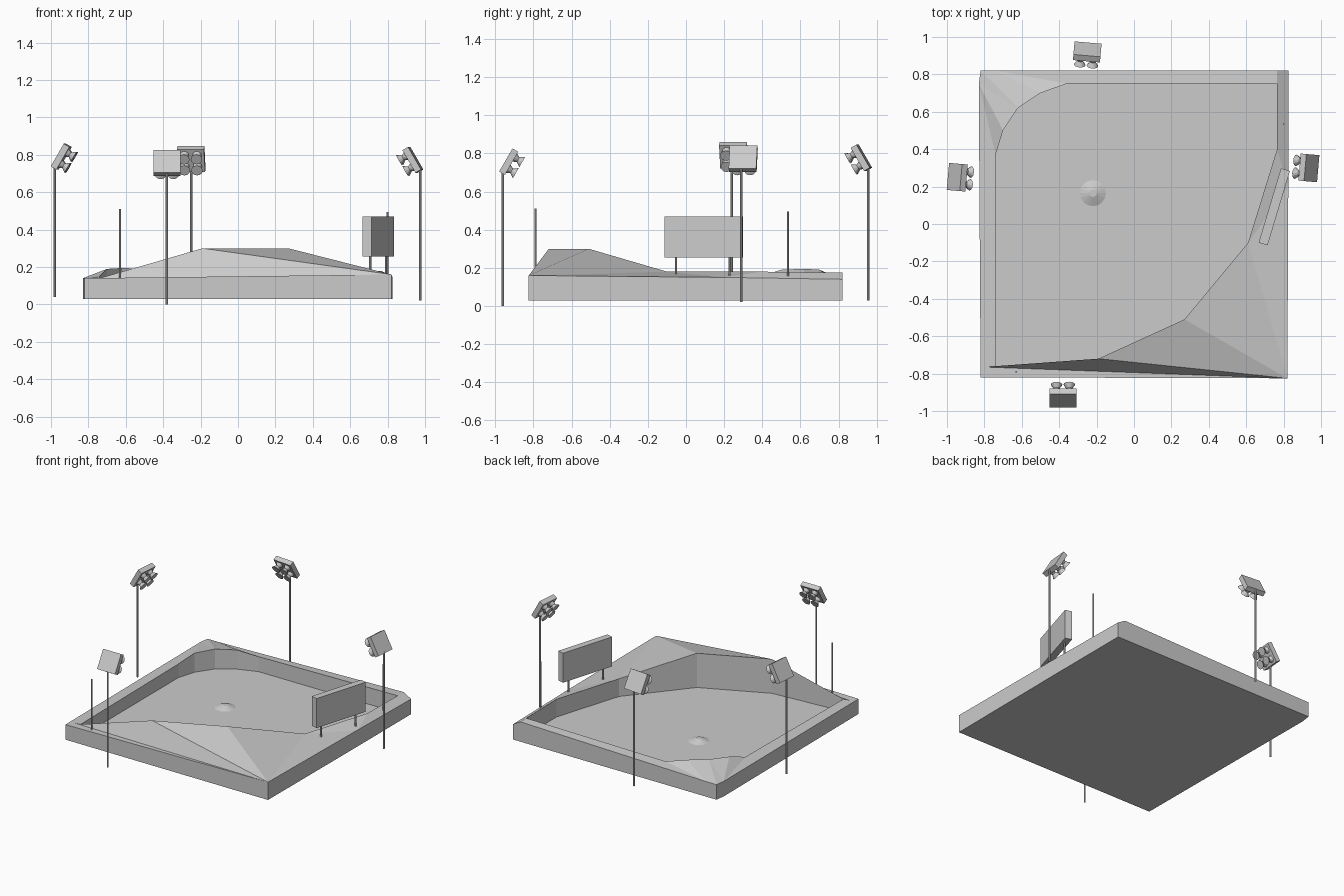
import bpy, bmesh
from math import radians, atan2
from mathutils import Matrix, Vector

cube = bpy.data.objects.get("Cube")
if cube:
    bpy.data.objects.remove(cube, do_unlink=True)

grey = bpy.data.materials.new("plain grey")
grey.use_nodes = True
colour = (0.6, 0.6, 0.6, 1)
grey.diffuse_color = colour
grey.node_tree.nodes["Principled BSDF"].inputs["Base Color"].default_value = colour


def finish(name, bm, matrix=Matrix()):
    bmesh.ops.recalc_face_normals(bm, faces=bm.faces)
    mesh = bpy.data.meshes.new(name)
    bm.to_mesh(mesh)
    bm.free()
    mesh.materials.append(grey)
    obj = bpy.data.objects.new(name, mesh)
    obj.matrix_world = matrix
    bpy.context.collection.objects.link(obj)
    return obj


def add_box(bm, size):
    bmesh.ops.create_cube(bm, size=1, matrix=Matrix.Diagonal((*size, 1)))


def pole(name, x, y, low, high, radius):
    bm = bmesh.new()
    bmesh.ops.create_cone(bm, cap_ends=True, segments=8, radius1=radius,
                          radius2=radius, depth=high - low)
    return finish(name, bm, Matrix.Translation((x, y, (low + high) / 2)))


# Field: sunken floor, raised rim with banks, and outer skirt
BASE, FLOOR = 0.03, 0.05
inner_rim = [(-.74, -.76, .14), (-.74, .37, .15), (-.70, .50, .19), (-.62, .62, .195),
             (-.50, .70, .19), (-.36, .75, .16), (.765, .75, .175), (.765, .40, .18),
             (.61, -.10, .18), (.27, -.51, .30), (-.19, -.72, .30)]
outer_rim = [(-.82, -.82, .14), (-.83, .75, .14), (-.82, .82, .14), (-.74, .82, .14),
             (.765, .82, .175), (.825, .82, .14), (.825, .2, .15), (.82, -.825, .16)]
bm = bmesh.new()
I = [bm.verts.new(p) for p in inner_rim]
O = [bm.verts.new(p) for p in outer_rim]
toe = bm.verts.new((-.79, -.765, .14))


def drop_walls(loop, z):
    low = [bm.verts.new((v.co.x, v.co.y, z)) for v in loop]
    for k in range(len(loop)):
        bm.faces.new((loop[k - 1], loop[k], low[k], low[k - 1]))
    bm.faces.new(low)


drop_walls(I, FLOOR)
drop_walls(O, BASE)
left_side = [(O[0], toe, I[0], I[1], O[1])]
corner_bank = [(O[1], I[1], I[2]), (O[1], I[2], I[3]), (O[1], I[3], O[2]),
               (O[2], I[3], O[3]), (O[3], I[3], I[4]), (O[3], I[4], I[5])]
back_and_right = [(O[3], I[5], I[6], O[4]), (O[4], I[6], I[7], O[6], O[5]),
                  (I[7], I[8], O[6]), (I[8], O[7], O[6])]
large_bank = [(I[8], I[9], O[7]), (I[9], I[10], O[7]),
              (I[10], I[0], toe, O[7]), (toe, O[0], O[7])]
for face in left_side + corner_bank + back_and_right + large_bank:
    bm.faces.new(face)
finish("field", bm)

# Low mound on the floor
bm = bmesh.new()
bmesh.ops.create_cone(bm, cap_ends=True, segments=16, radius1=.07, radius2=.02, depth=.02)
finish("mound", bm, Matrix.Translation((-.22, .165, FLOOR + .01)))


# Floodlights: pole, tilted panel and four flared lamps
def floodlight(side, px, py, low, high, hx, hy, hz, yaw):
    pole(side + "_light_pole", px, py, low, high, .0065)
    place = (Matrix.Translation((hx, hy, hz)) @ Matrix.Rotation(radians(yaw), 4, "Z")
             @ Matrix.Rotation(radians(30), 4, "X"))
    bm = bmesh.new()
    add_box(bm, (.145, .035, .14))
    forward = Matrix.Rotation(radians(90), 4, "X")
    for x in (-.034, .034):
        for z in (-.034, .034):
            for y, r1, r2, depth in ((-.0275, .024, .014, .02), (-.05, .014, .031, .025)):
                bmesh.ops.create_cone(bm, cap_ends=True, segments=12, radius1=r1,
                                      radius2=r2, depth=depth,
                                      matrix=Matrix.Translation((x, y, z)) @ forward)
    finish(side + "_light_head", bm, place)


floodlight("front", -.38, -.96, 0, .70, -.38, -.93, .757, 180)
floodlight("back", -.25, .955, .03, .74, -.25, .92, .777, -5)
floodlight("left", -.98, .24, .04, .75, -.945, .25, .79, 85)
floodlight("right", .975, .29, .02, .73, .935, .30, .773, -95)

# Scoreboard on two posts
bm = bmesh.new()
add_box(bm, (.415, .05, .215))
along = Vector((.12, .4))
finish("scoreboard", bm, Matrix.Translation((.75, .092, .3625))
       @ Matrix.Rotation(atan2(along.y, along.x), 4, "Z"))
for name, offset in (("near", -.36), ("far", .34)):
    spot = Vector((.75, .092)) + along * offset
    pole(name + "_scoreboard_post", spot.x, spot.y, .12, .27, .006)

# Foul poles
pole("left_foul_pole", -.63, -.79, .12, .51, .005)
pole("right_foul_pole", .80, .535, .13, .495, .005)
